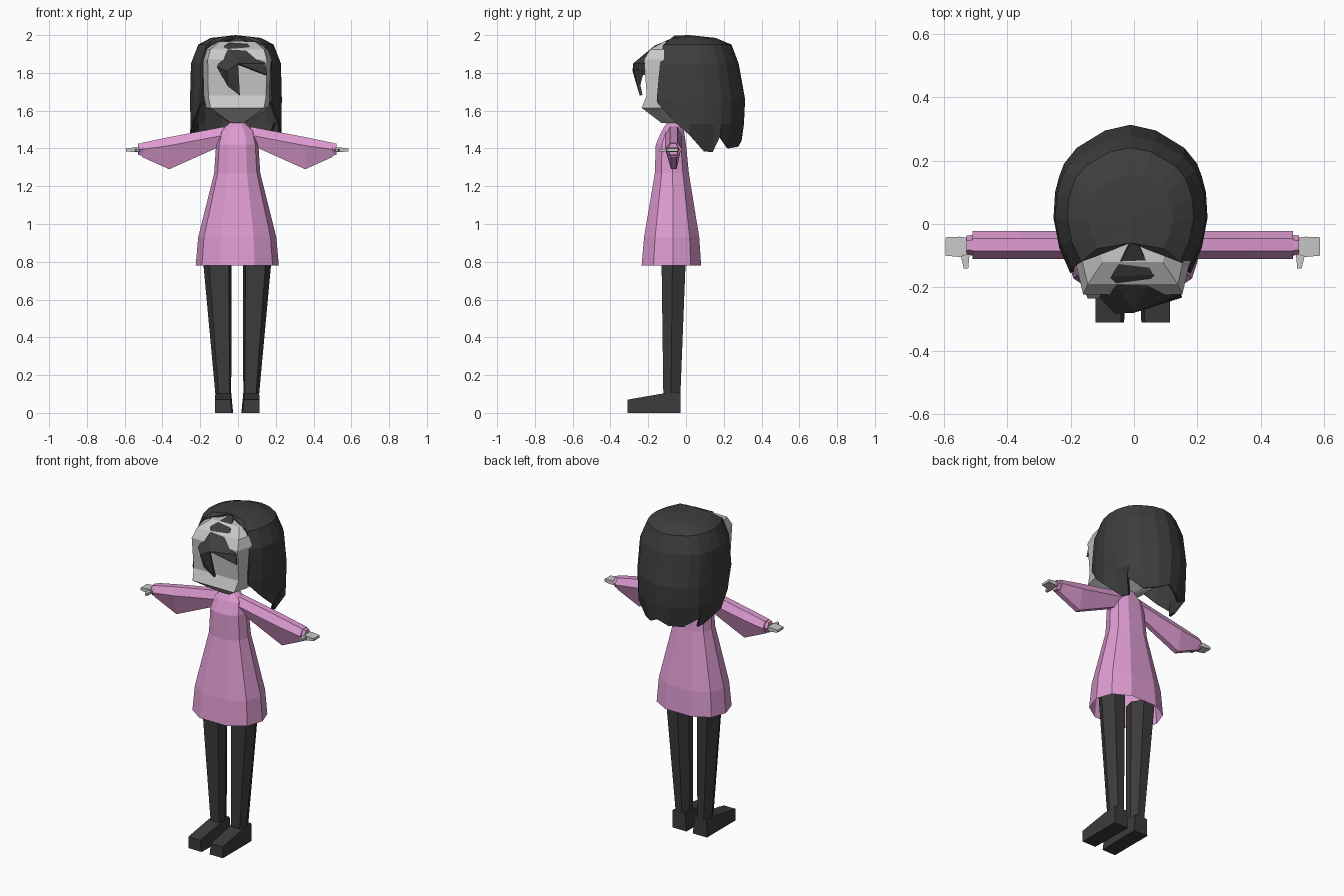
import bpy, bmesh
from mathutils import Vector

if "Cube" in bpy.data.objects:
    bpy.data.objects.remove(bpy.data.objects["Cube"])

CX = -0.004  # body centre line


def material(name, rgb):
    m = bpy.data.materials.new(name)
    m.diffuse_color = (*rgb, 1)
    m.use_nodes = True
    m.node_tree.nodes["Principled BSDF"].inputs["Base Color"].default_value = m.diffuse_color
    return m


PINK = material("pink_cloth", (0.73, 0.33, 0.64))
SKIN = material("pale_grey_skin", (0.58, 0.58, 0.58))
HAIR = material("charcoal_hair", (0.047, 0.047, 0.047))
LEGS = material("black_tights", (0.044, 0.044, 0.044))


def mesh(name, verts, faces, mat, flip_to=None):
    bm = bmesh.new()
    vs = [bm.verts.new(v) for v in verts]
    for f in faces:
        bm.faces.new([vs[i] for i in f])
    bmesh.ops.recalc_face_normals(bm, faces=bm.faces)
    if flip_to is not None:  # open sheets: make the first face look this way
        bm.faces.ensure_lookup_table()
        bm.normal_update()
        if bm.faces[0].normal.dot(Vector(flip_to)) < 0:
            bmesh.ops.reverse_faces(bm, faces=bm.faces)
    me = bpy.data.meshes.new(name)
    bm.to_mesh(me)
    bm.free()
    me.materials.append(mat)
    ob = bpy.data.objects.new(name, me)
    bpy.context.collection.objects.link(ob)
    return ob


def loft(name, rings, mat, start=True, end=True):
    """Skin a list of equal closed rings, with optional end caps."""
    n = len(rings[0])
    verts = [v for r in rings for v in r]
    faces = [(k * n + i, k * n + (i + 1) % n, (k + 1) * n + (i + 1) % n, (k + 1) * n + i)
             for k in range(len(rings) - 1) for i in range(n)]
    if start:
        faces.append(tuple(range(n)))
    if end:
        faces.append(tuple(range(len(verts) - n, len(verts))))
    return mesh(name, verts, faces, mat)


def mirrored(half):
    """Close a half outline (x >= 0, listed front to back) across x = 0."""
    return half + [(-x, y) for x, y in reversed(half) if x > 0]


# Dress: open hem, flared skirt, closed collar
outline = mirrored([(0.42, -1), (0.85, -0.6), (1, 0.05), (0.85, 0.65), (0.4, 1)])
dress = [(0.78, 0.22, -0.235, 0.08), (0.93, 0.207, -0.222, 0.07), (1.27, 0.122, -0.165, 0.015),
         (1.42, 0.112, -0.16, 0.0), (1.49, 0.095, -0.13, -0.01), (1.54, 0.035, -0.1, -0.03)]
loft("dress", [[(CX + x * w, (a + b) / 2 + y * (b - a) / 2, z) for x, y in outline]
               for z, w, a, b in dress], PINK, start=False)

# Neck
loft("neck", [[(CX + x * 0.035, -0.065 + y * 0.035, z) for x, y in outline]
              for z in (1.5, 1.6)], SKIN)

# Head: flat face panel, protruding jaw, tapering chin and crown
head = [(1.535, 0.04, -0.13, -0.03), (1.615, 0.165, -0.235, 0.06), (1.68, 0.178, -0.208, 0.1),
        (1.87, 0.182, -0.222, 0.14), (1.925, 0.165, -0.19, 0.13), (1.965, 0.11, -0.12, 0.08)]
loft("head", [[(CX + x * w, y, z) for x, y in mirrored(
    [(0.86, a), (1, a + (b - a) * 0.3), (1, a + (b - a) * 0.75), (0.6, b)])]
    for z, w, a, b in head], SKIN)

for s, side in ((-1, "left"), (1, "right")):
    # Legs: tapering six-sided tubes
    rings = []
    for z, x0, x1, y0, y1 in ((0.09, 0.032, 0.115, -0.12, -0.03), (0.85, 0.03, 0.185, -0.13, 0.0)):
        w, d = x1 - x0, y1 - y0
        rings.append([(CX + s * (x0 + w * u), y0 + d * v, z) for u, v in
                      ((0.1, 0), (0.8, 0), (1, 0.45), (0.75, 1), (0.25, 1), (0, 0.5))])
    loft(side + "_leg", rings, LEGS)

    # Shoes: ankle block running into a sloping toe
    loft(side + "_shoe", [[(CX + s * x, y, z) for x, z in ((a, 0), (0.118, 0), (b, h), (a + 0.01, h))]
                          for y, a, b, h in ((-0.31, 0.027, 0.118, 0.07), (-0.12, 0.022, 0.116, 0.103),
                                             (-0.03, 0.022, 0.116, 0.108))], LEGS)

    # Sleeves: six-sided, with a drooping point near the wrist
    sleeve = [(0.07, 1.515, 1.47, 1.42), (0.36, 1.46, 1.415, 1.29), (0.505, 1.43, 1.395, 1.355)]
    loft(side + "_sleeve", [[(CX + s * x, y, z) for y, z in
                             ((-0.085, t), (-0.045, t), (-0.022, m), (-0.05, b), (-0.08, b), (-0.11, m))]
                            for x, t, m, b in sleeve], PINK)
    # Cuff
    loft(side + "_cuff", [[(CX + s * x, -0.067 + y * r, 1.395 + z * r) for y, z in
                           ((-0.5, 1), (0.5, 1), (1, 0), (0.5, -1), (-0.5, -1), (-1, 0))]
                          for x, r in ((0.49, 0.034), (0.525, 0.03))], PINK)
    # Hand and thumb
    loft(side + "_hand", [[(CX + s * x, y, z) for y, z in ((a, l), (b, l), (b, h), (a, h))]
                          for x, a, b, l, h in ((0.51, -0.09, -0.045, 1.382, 1.405),
                                                (0.545, -0.104, -0.04, 1.38, 1.405),
                                                (0.59, -0.1, -0.042, 1.385, 1.4))], SKIN)
    loft(side + "_thumb", [[(CX + s * x, y, z) for x, z in
                            ((c - w, 1.383), (c + w, 1.383), (c + w, 1.398), (c - w, 1.398))]
                           for y, c, w in ((-0.085, 0.53, 0.016), (-0.14, 0.526, 0.007))], SKIN)

# Hair shell: columns (x, y, tip height) from the cheek round to the nape
cols = [(0.19, -0.155, 1.635), (0.225, -0.075, 1.55), (0.243, 0.02, 1.47), (0.238, 0.1, 1.385),
        (0.225, 0.15, 1.38), (0.21, 0.19, 1.46), (0.17, 0.24, 1.4), (0.08, 0.295, 1.41), (0, 0.313, 1.44)]
cols = cols + [(-x, y, z) for x, y, z in reversed(cols[:-1])]
HX = -0.011
verts = []
for i, (x, y, tip) in enumerate(cols):
    tuck = 0.75 if tip < 1.46 else 1.0  # low tips curl in under the hair
    verts.append((HX + x * tuck, y * 0.94, tip))
    for z, sx, sy in ((1.53, 0.99, 0.98), (1.66, 1, 1), (1.85, 0.98, 0.89),
                      (1.95, 0.82, 0.77), (1.985, 0.55, 0.5)):
        verts.append((HX + x * sx, y * sy, max(z, tip + 0.03 * (z - 1.3))))
faces = [(i * 6 + k, i * 6 + 6 + k, i * 6 + 7 + k, i * 6 + 1 + k)
         for i in range(len(cols) - 1) for k in range(5)]
verts += [(HX, 0.02, 2.0), (HX, -0.06, 1.998)]
top, brow = len(verts) - 2, len(verts) - 1
faces += [(i * 6 + 5, i * 6 + 11, top) for i in range(len(cols) - 1)]
last = (len(cols) - 1) * 6 + 5
faces += [(5, top, brow), (top, last, brow), (5, brow, 4), (last, last - 1, brow)]
hair = mesh("hair_shell", verts, faces, HAIR, flip_to=(1, 0, 0))
thick = hair.modifiers.new("thickness", "SOLIDIFY")
thick.thickness, thick.offset = 0.012, -1

# Fringe: swept sheet with a long centre lock and a short side lock
pts = [(0, -0.04, 1.998), (-0.07, -0.165, 1.945), (0.06, -0.16, 1.945), (-0.11, -0.23, 1.83),
       (-0.06, -0.283, 1.81), (0.0, -0.28, 1.85), (0.145, -0.225, 1.85), (0.152, -0.232, 1.79),
       (0.01, -0.245, 1.68), (-0.055, -0.255, 1.73)]
fringe = mesh("fringe", pts, [(0, 1, 2), (1, 3, 4), (1, 4, 5), (1, 5, 2), (2, 5, 6), (5, 7, 6),
                              (3, 9, 4), (4, 9, 8), (4, 8, 5)], HAIR, flip_to=(0, -0.3, 1))
thick = fringe.modifiers.new("thickness", "SOLIDIFY")
thick.thickness, thick.offset = 0.015, -1
